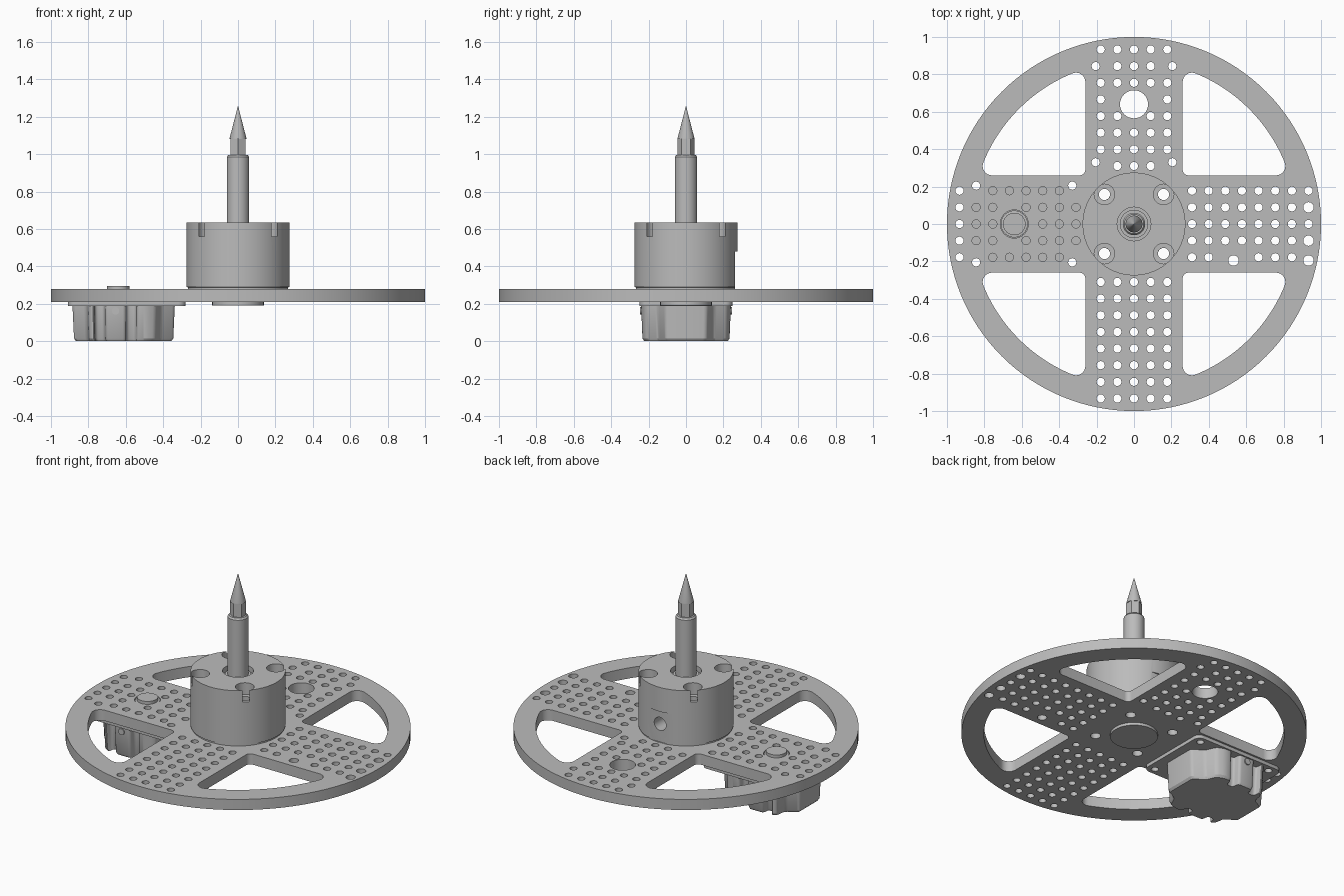
import bpy, bmesh
from math import sin, cos, pi, sqrt, atan2, hypot, radians
from mathutils import Matrix, Vector

if "Cube" in bpy.data.objects:
    bpy.data.objects.remove(bpy.data.objects["Cube"])

grey = bpy.data.materials.new("machined grey")
grey.use_nodes = True
COLOUR = (0.5, 0.5, 0.5, 1)
grey.diffuse_color = COLOUR
grey.node_tree.nodes["Principled BSDF"].inputs["Base Color"].default_value = COLOUR


def add(name, mesh):
    obj = bpy.data.objects.new(name, mesh)
    bpy.context.collection.objects.link(obj)
    mesh.materials.clear()
    mesh.materials.append(grey)
    return obj


def from_bmesh(name, bm):
    bmesh.ops.recalc_face_normals(bm, faces=bm.faces)
    mesh = bpy.data.meshes.new(name)
    bm.to_mesh(mesh)
    bm.free()
    return add(name, mesh)


def arc(cx, cy, r, a0, a1, n):
    return [(cx + r * cos(a0 + (a1 - a0) * i / n), cy + r * sin(a0 + (a1 - a0) * i / n))
            for i in range(n + 1)]


def circle(cx, cy, r, n=20):
    return arc(cx, cy, r, 0, 2 * pi, n)[:-1]


def plate(name, loops, z0, z1):
    """Flat plate: the first loop is the rim, the others are openings."""
    curve = bpy.data.curves.new(name, 'CURVE')
    curve.dimensions = '2D'
    curve.fill_mode = 'BOTH'
    curve.extrude = (z1 - z0) / 2
    for loop in loops:
        spline = curve.splines.new('POLY')
        spline.points.add(len(loop) - 1)
        for point, (x, y) in zip(spline.points, loop):
            point.co = (x, y, 0, 1)
        spline.use_cyclic_u = True
    temp = bpy.data.objects.new(name + "_curve", curve)
    bpy.context.collection.objects.link(temp)
    deps = bpy.context.evaluated_depsgraph_get()
    mesh = bpy.data.meshes.new_from_object(temp.evaluated_get(deps))
    bpy.data.objects.remove(temp)
    bm = bmesh.new()
    bm.from_mesh(mesh)
    bmesh.ops.remove_doubles(bm, verts=bm.verts, dist=1e-5)
    bmesh.ops.translate(bm, verts=bm.verts, vec=(0, 0, (z0 + z1) / 2))
    return from_bmesh(name, bm)


def lathe(name, profile, n, x=0, y=0):
    """Turned part from (radius, height) pairs."""
    bm = bmesh.new()
    for (r0, z0), (r1, z1) in zip(profile, profile[1:]):
        bmesh.ops.create_cone(bm, cap_ends=False, segments=n, radius1=r0, radius2=r1, depth=z1 - z0,
                              matrix=Matrix.Translation((x, y, (z0 + z1) / 2)))
    bmesh.ops.remove_doubles(bm, verts=bm.verts, dist=1e-5)
    bmesh.ops.holes_fill(bm, edges=[e for e in bm.edges if e.is_boundary], sides=0)
    return from_bmesh(name, bm)


def cut(obj, cutters):
    for c in cutters:
        mod = obj.modifiers.new("cut", 'BOOLEAN')
        mod.operation = 'DIFFERENCE'
        mod.solver = 'EXACT'
        mod.object = c
    deps = bpy.context.evaluated_depsgraph_get()
    mesh = bpy.data.meshes.new_from_object(obj.evaluated_get(deps))
    obj.modifiers.clear()
    obj.data = mesh
    for c in cutters:
        bpy.data.objects.remove(c)


# Wheel openings: four rounded windows
R, EDGE, F = 0.87, 0.26, 0.05
fx, fy = sqrt((R - F) ** 2 - (EDGE + F) ** 2), EDGE + F
tip = atan2(fy, fx)
window = arc(EDGE + .03, EDGE + .03, .03, pi, 1.5 * pi, 6)
window += arc(fx, fy, F, -pi / 2, tip, 8)
window += arc(0, 0, R, tip, pi / 2 - tip, 24)[1:-1]
window += arc(fy, fx, F, pi / 2 - tip, pi, 8)
loops = [circle(0, 0, 1, 128)]
for sx in (1, -1):
    for sy in (1, -1):
        loops.append([(sx * x, sy * y) for x, y in window])

# Wheel openings: hole grid on each arm, (along, across) turned to the arm direction
HOLE, STEP, FIRST = 0.022, 0.089, 0.31
for arm in range(4):
    c, s = (1, 0, -1, 0)[arm], (0, 1, 0, -1)[arm]
    mounted = arm in (1, 2)
    for i in range(8):
        for j in range(-2, 3):
            a, b, r = FIRST + i * STEP, j * STEP, HOLE
            if mounted and hypot(a - 0.64, b) < 0.1:
                continue
            if mounted and abs(j) == 2 and i in (0, 6):
                b = 0.205 * j / 2
                a += 0.02 if i == 0 else 0
            if arm == 0 and i == 7 and j in (-2, -1, 1):
                r = 0.028
                b = -0.195 if j == -2 else b
            if arm == 0 and i == 2 and j == -2:
                continue
            if arm == 0 and i == 3 and j == -2:
                a += -0.045
                b, r = -0.195, 0.028
            elif arm == 0 and i == 2 and j == -2:
                continue
            loops.append(circle(a * c - b * s, a * s + b * c, r, 16))
    if mounted:
        loops.append(circle(0.64 * c, 0.64 * s, 0.075, 32))
BOLTS = [(x, y) for x in (-.158, .158) for y in (-.158, .158)]
loops += [circle(x, y, .03) for x, y in BOLTS]
plate("wheel_plate", loops, 0.21, 0.278)

# Hub with counterbored bolt holes, shaft recess, flat and set-screw hole
hub = lathe("hub", [(.268, .278), (.268, .288), (.275, .289), (.275, .635)], 64)
cutters = [lathe("cutter", [(.09, .60), (.09, .7)], 32)]
for x, y in BOLTS:
    cutters.append(lathe("cutter", [(.03, .2), (.03, .56), (.055, .561), (.055, .7)], 24, x, y))
bm = bmesh.new()
bmesh.ops.create_cube(bm, size=1, matrix=Matrix.Translation((0, .312, .38)) @ Matrix.Diagonal((.4, .1, .2, 1)))
cutters.append(from_bmesh("cutter", bm))
bm = bmesh.new()
bmesh.ops.create_cone(bm, cap_ends=True, segments=24, radius1=.042, radius2=.042, depth=.2,
                      matrix=Matrix.Translation((0, .23, .395)) @ Matrix.Rotation(pi / 2, 4, 'X'))
cutters.append(from_bmesh("cutter", bm))
cut(hub, cutters)

# Spindle: round shaft, hexagonal neck, pointed tip, collar and lower boss
lathe("shaft", [(.06, .59), (.06, .985), (.052, .995)], 40)
lathe("collar", [(.076, .59), (.076, .615)], 40)
lathe("hex_neck", [(.046, .99), (.046, 1.085)], 6)
lathe("pointed_tip", [(.045, 1.08), (.045, 1.085), (.001, 1.255)], 32)
lathe("lower_boss", [(.138, .192), (.138, .22)], 48)

# Gearbox flange with screw holes under the left-hand arm
x0, x1, yf, rc = -.91, -.28, .248, .04
flange = []
for k, (x, y) in enumerate([(x1 - rc, yf - rc), (x0 + rc, yf - rc), (x0 + rc, rc - yf), (x1 - rc, rc - yf)]):
    flange += arc(x, y, rc, k * pi / 2, (k + 1) * pi / 2, 6)
ears = [circle(x, y, HOLE, 16) for x in (-.33, -.844) for y in (-.205, .205)]
plate("gearbox_flange", [flange] + ears, .188, .21)

# Gearbox housing: notched outline, tapered and rounded toward the bottom
half = [(.272, .11), (.2, .15), (.17, .22), (.12, .24), (.07, .24), (.065, .19), (.015, .19), (.01, .24),
        (-.1, .24), (-.105, .19), (-.155, .19), (-.16, .24), (-.19, .22), (-.2, .15), (-.275, .11)]
outline = half + [(x, -y) for x, y in reversed(half)]
bm = bmesh.new()
face = bm.faces.new([bm.verts.new((x, y, .19)) for x, y in outline])
bmesh.ops.bevel(bm, geom=bm.verts[:], offset=.016, segments=3, profile=.5, affect='VERTICES')
ext = bmesh.ops.extrude_face_region(bm, geom=bm.faces[:])
low = [v for v in ext["geom"] if isinstance(v, bmesh.types.BMVert)]
for v in low:
    v.co = Vector((v.co.x * .97, v.co.y * .97, .015))
cap = [f for f in ext["geom"] if isinstance(f, bmesh.types.BMFace)]
ext = bmesh.ops.extrude_face_region(bm, geom=cap)
bmesh.ops.delete(bm, geom=cap, context='FACES_ONLY')
for v in ext["geom"]:
    if isinstance(v, bmesh.types.BMVert):
        v.co = Vector((v.co.x * .96, v.co.y * .96, 0))
bmesh.ops.translate(bm, verts=bm.verts, vec=(-.61, 0, 0))
from_bmesh("gearbox_housing", bm)

# Small pegs on both gearbox sides and the output boss through the wheel
for side, y in (("front", -.236), ("back", .236)):
    bm = bmesh.new()
    bmesh.ops.create_cone(bm, cap_ends=True, segments=20, radius1=.02, radius2=.02, depth=.02,
                          matrix=Matrix.Translation((-.655, y, .162)) @ Matrix.Rotation(pi / 2, 4, 'X'))
    from_bmesh(side + "_peg", bm)
lathe("output_boss", [(.072, .2), (.072, .275), (.06, .276), (.06, .295)], 40, -.64)

# Smooth round surfaces, keep edges crisp
bpy.ops.object.select_all(action='DESELECT')
for obj in bpy.context.scene.objects:
    if obj.type == 'MESH':
        obj.select_set(True)
        bpy.context.view_layer.objects.active = obj
bpy.ops.object.shade_smooth_by_angle(angle=radians(30))
